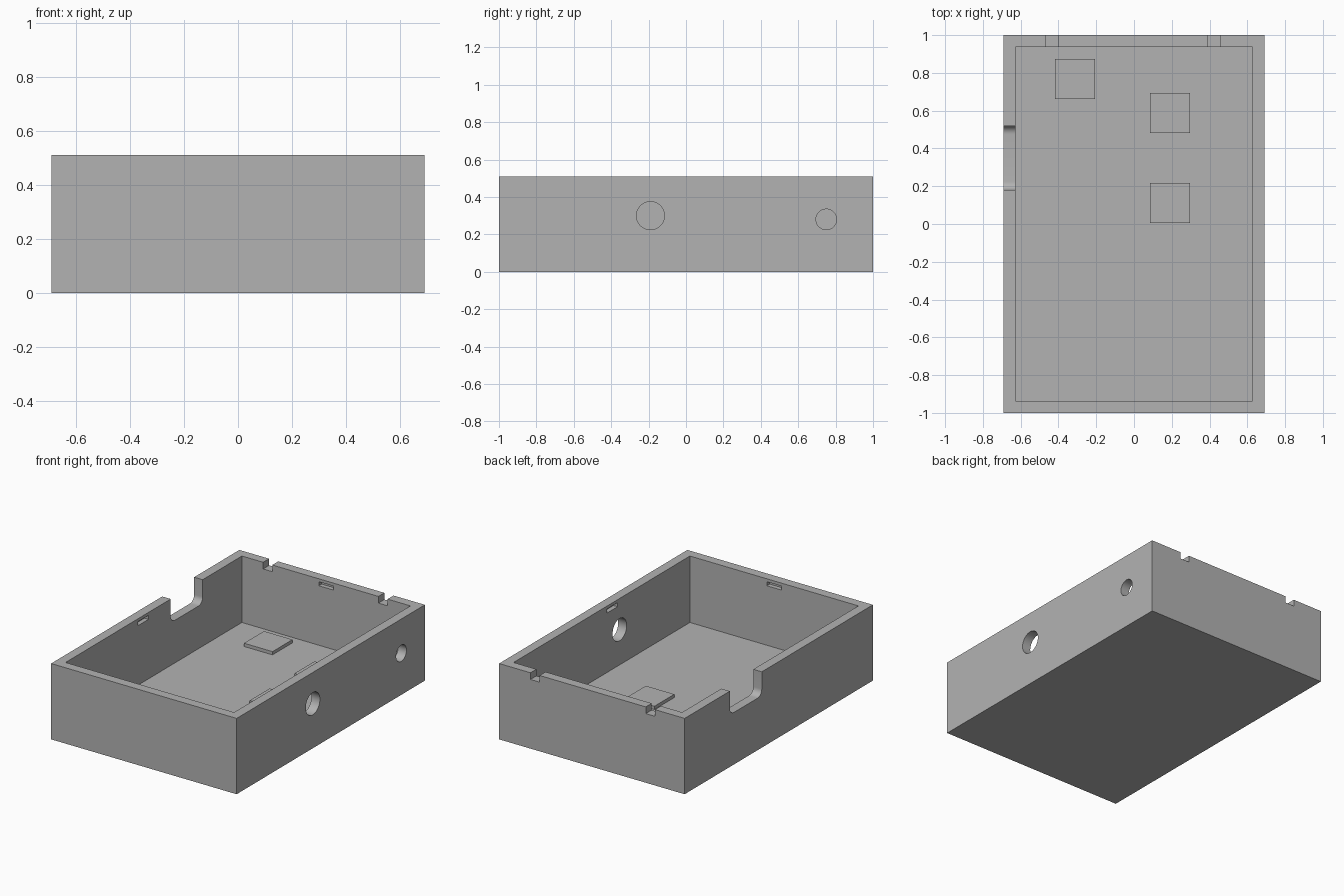
import bpy, bmesh, math
from mathutils import Matrix, Vector

cube = bpy.data.objects.get("Cube")
if cube:
    bpy.data.objects.remove(cube, do_unlink=True)

grey = bpy.data.materials.new("plain grey")
grey.use_nodes = True
grey.diffuse_color = (0.45, 0.45, 0.45, 1)
grey.node_tree.nodes["Principled BSDF"].inputs["Base Color"].default_value = grey.diffuse_color

W, L, H = 0.69, 1.0, 0.51   # half width, half length, height
T = 0.063                   # wall and floor thickness
IX, IY = W - T, L - T       # inner half sizes


def add_object(name, bm):
    mesh = bpy.data.meshes.new(name)
    bmesh.ops.recalc_face_normals(bm, faces=bm.faces)
    bm.to_mesh(mesh)
    bm.free()
    mesh.materials.append(grey)
    ob = bpy.data.objects.new(name, mesh)
    bpy.context.collection.objects.link(ob)
    return ob


def box(name, lo, hi, round_bottom=0):
    """Box between two corners; may round the lower edges that run along x."""
    lo, hi = Vector(lo), Vector(hi)
    bm = bmesh.new()
    size = Matrix.Diagonal((*(hi - lo), 1))
    bmesh.ops.create_cube(bm, size=1, matrix=Matrix.Translation((lo + hi) / 2) @ size)
    if round_bottom:
        edges = [e for e in bm.edges
                 if all(v.co.z < (lo.z + hi.z) / 2 for v in e.verts)
                 and abs(e.verts[0].co.y - e.verts[1].co.y) < 1e-5]
        bmesh.ops.bevel(bm, geom=edges, offset=round_bottom, segments=8,
                        profile=0.5, affect='EDGES')
    return add_object(name, bm)


def rod(name, y, z, radius):
    """Cylinder along x through the left wall."""
    bm = bmesh.new()
    place = Matrix.Translation((W - T / 2, y, z)) @ Matrix.Rotation(math.pi / 2, 4, 'Y')
    bmesh.ops.create_cone(bm, cap_ends=True, segments=48, radius1=radius,
                          radius2=radius, depth=T * 3, matrix=place)
    return add_object(name, bm)


case = box("open_case", (-W, -L, 0), (W, L, H))
cutters = [box("cavity", (-IX, -IY, T), (IX, IY, H + T))]

# Round ports in the left wall
cutters += [rod("large_port", -0.19, 0.30, 0.075), rod("small_port", 0.75, 0.28, 0.055)]

# Wide round-cornered notch in the right wall
cutters.append(box("side_notch", (-W - T, 0.18, 0.35), (-IX + T, 0.52, H + T), 0.045))

# Two small notches in the back rim
for x in (-0.435, 0.423):
    cutters.append(box("rim_notch", (x - 0.034, IY - T, H - 0.045), (x + 0.034, L + T, H + T)))

# Shallow latch slots inside all four walls
D, Z0, Z1 = 0.03, 0.463, 0.49
for s in (-1, 1):
    cutters.append(box("end_slot", (-0.055, s * IY - D, Z0), (0.055, s * IY + D, Z1)))
    cutters.append(box("side_slot", (s * IX - D, -0.167, Z0), (s * IX + D, -0.055, Z1)))

bpy.context.view_layer.objects.active = case
for cutter in cutters:
    cutter.hide_render = True
    mod = case.modifiers.new(cutter.name, 'BOOLEAN')
    mod.operation = 'DIFFERENCE'
    mod.solver = 'EXACT'
    mod.object = cutter
    bpy.ops.object.modifier_apply(modifier=mod.name)
    bpy.data.objects.remove(cutter, do_unlink=True)

# Square pads on the floor
S = 0.106
for name, x, y in (("back_pad", -0.312, 0.767), ("middle_pad", 0.19, 0.588),
                   ("front_pad", 0.19, 0.11)):
    box(name, (x - S, y - S, T - 0.01), (x + S, y + S, 0.085))

bpy.ops.object.select_all(action='DESELECT')
case.select_set(True)
bpy.context.view_layer.objects.active = case
bpy.ops.object.shade_smooth_by_angle(angle=math.radians(30))
